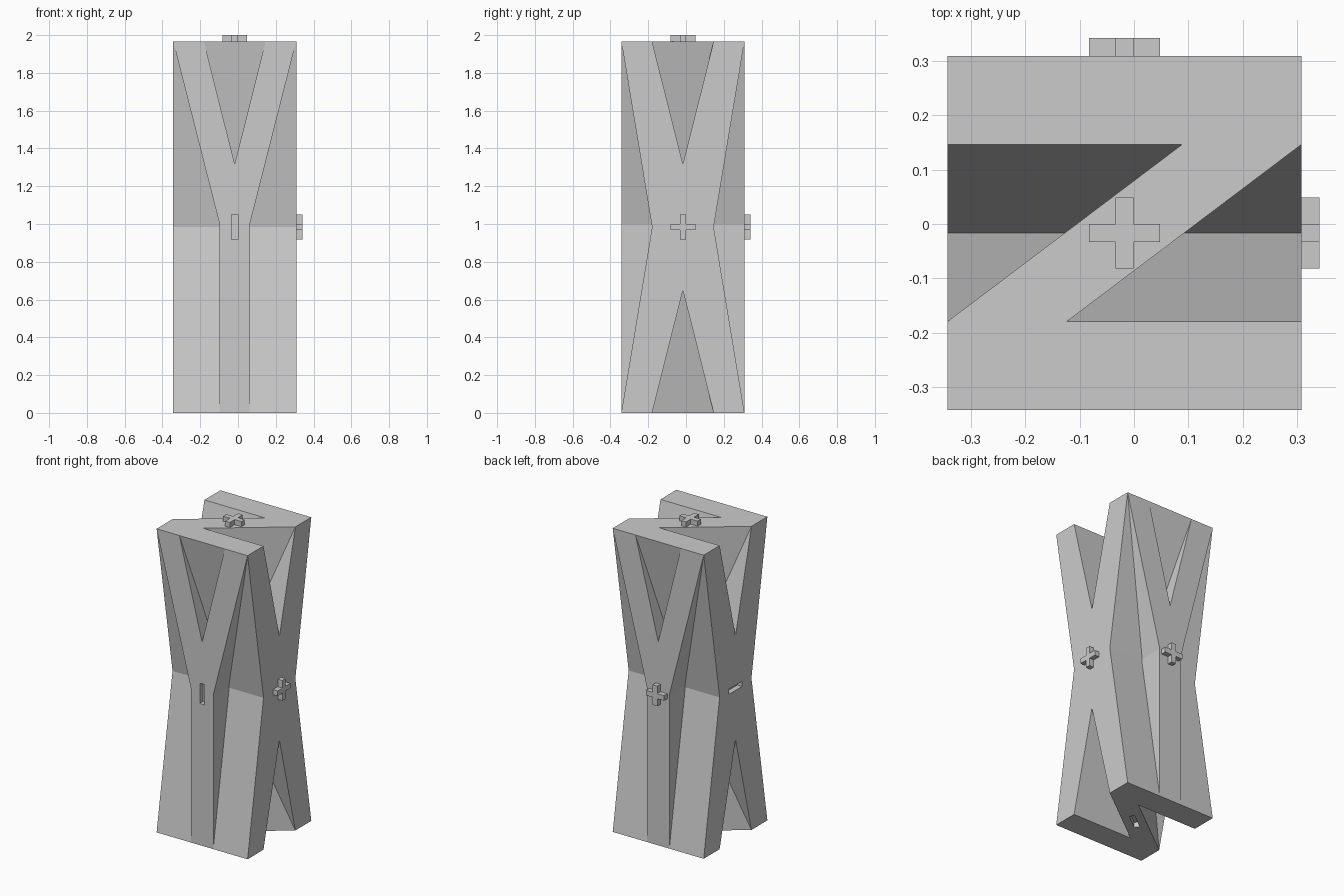
import bpy, bmesh, math
from mathutils import Vector

cube = bpy.data.objects.get("Cube")
if cube:
    bpy.data.objects.remove(cube, do_unlink=True)

C = Vector((-0.0175, -0.0165, 0.9835))   # block centre
A, H = 0.326, 0.9835                     # half width, half height
BAR = 0.163                              # waist and notch half width
APEX = 0.335                             # height of the notch tips
PIN, ARM = 0.0165, 0.0655                # peg half width, half length

grey = bpy.data.materials.new("light_grey")
grey.use_nodes = True
grey.diffuse_color = (0.6, 0.6, 0.6, 1)
grey.node_tree.nodes["Principled BSDF"].inputs["Base Color"].default_value = (0.6, 0.6, 0.6, 1)


def prism(name, outline, axis, lo, hi):
    """Extrude a 2D outline along axis 0, 1 or 2, from lo to hi."""
    bm = bmesh.new()
    verts = []
    for p in outline:
        co = list(p)
        co.insert(axis, lo)
        verts.append(bm.verts.new(C + Vector(co)))
    face = bm.faces.new(verts)
    ext = bmesh.ops.extrude_face_region(bm, geom=[face])
    move = Vector((0, 0, 0))
    move[axis] = hi - lo
    bmesh.ops.translate(bm, vec=move, verts=[v for v in ext["geom"] if isinstance(v, bmesh.types.BMVert)])
    bmesh.ops.recalc_face_normals(bm, faces=bm.faces)
    mesh = bpy.data.meshes.new(name)
    bm.to_mesh(mesh)
    bm.free()
    mesh.materials.append(grey)
    ob = bpy.data.objects.new(name, mesh)
    bpy.context.collection.objects.link(ob)
    return ob


def combine(ob, tool, operation):
    """Apply one boolean and delete the tool."""
    mod = ob.modifiers.new("cut", "BOOLEAN")
    mod.operation, mod.solver, mod.object = operation, "EXACT", tool
    dg = bpy.context.evaluated_depsgraph_get()
    mesh = bpy.data.meshes.new_from_object(ob.evaluated_get(dg))
    ob.modifiers.clear()
    ob.data = mesh
    bpy.data.objects.remove(tool, do_unlink=True)


def beyond(a, b, k=1.3):
    """Point on the line from a through b, past b."""
    return (a[0] + (b[0] - a[0]) * k, a[1] + (b[1] - a[1]) * k)


def flip(outline, su, sv):
    return [(u * su, v * sv) for u, v in outline]


# Side profile: waist wedges at front and back, V notches at top and bottom
waist = [(BAR, 0), beyond((BAR, 0), (A, H)), beyond((BAR, 0), (A, -H))]
vee = [(0, APEX), beyond((0, APEX), (BAR, H)), beyond((0, APEX), (-BAR, H))]

# Front profile: the areas beside the forked stem and between its arms
fork = (0.08, 0.015)
tip = beyond(fork, (A, H))
beside = [fork, tip, (1, tip[1]), (1, -1.5), (fork[0], -1.5)]

# Top profile: the area on one side of the diagonal bar
inner, corner = (0.106, BAR), (-A, -BAR)
p, q = beyond(corner, inner, 2), beyond(inner, corner, 2)
offside = [p, q, (q[0] - 0.5, 1), (p[0], 1)]

body = prism("block", [(-A, -A), (A, -A), (A, A), (-A, A)], 2, -H, H)

for s in (1, -1):
    # Front and back recesses around the fork
    for area in (beside, flip(beside, -1, 1), vee):
        cutter = prism("waist_cutter", flip(waist, s, 1), 0, -0.6, 0.6)
        combine(cutter, prism("fork_area", area, 1, -1, 1), "INTERSECT")
        combine(body, cutter, "DIFFERENCE")
    # Top and bottom notches either side of the diagonal
    for d in (1, -1):
        cutter = prism("notch_cutter", flip(vee, 1, s), 0, -0.6, 0.6)
        combine(cutter, prism("diagonal_area", flip(offside, d, d), 2, -2, 2), "INTERSECT")
        combine(body, cutter, "DIFFERENCE")

# Slots in the front, left and bottom faces, pegs on the opposite ones
slot = [(-PIN, -ARM), (PIN, -ARM), (PIN, ARM), (-PIN, ARM)]
plus = []
for i in range(4):
    c, s = round(math.cos(i * math.pi / 2)), round(math.sin(i * math.pi / 2))
    plus += [(u * c - v * s, u * s + v * c) for u, v in ((ARM, -PIN), (ARM, PIN), (PIN, PIN))]

turns = (math.pi / 2, 0, -math.atan2(inner[0] - corner[0], 2 * BAR))
for axis, (name, face, turn) in enumerate(zip(("side", "back", "top"), (A, A, H), turns)):
    c, s = math.cos(turn), math.sin(turn)
    line = [(u * c - v * s, u * s + v * c) for u, v in slot]
    combine(body, prism("slot_cutter", line, axis, -face - 0.05, -face + 0.033), "DIFFERENCE")
    prism(name + "_plus_peg", plus, axis, face, face + 0.033)
